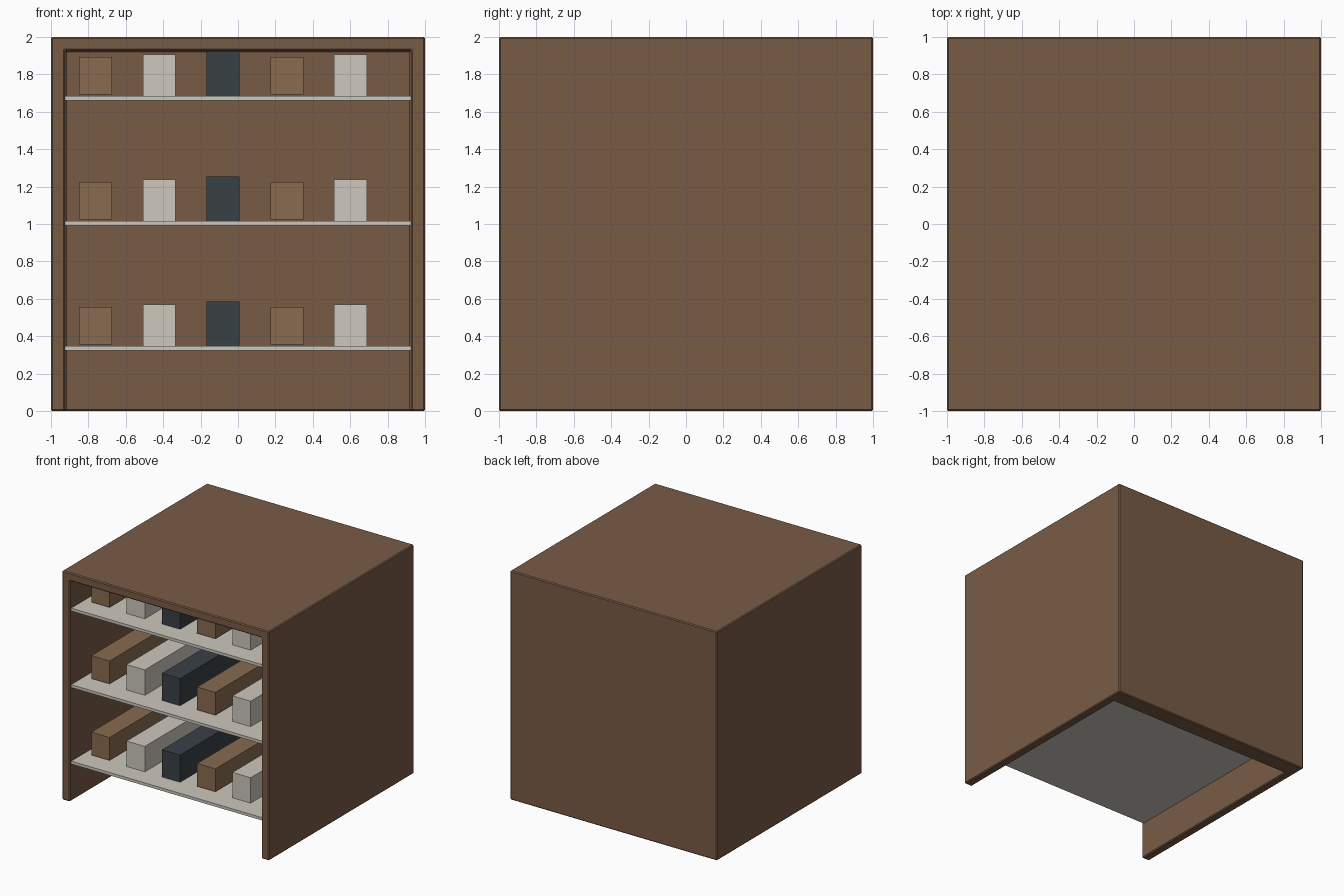
import bpy, bmesh

if "Cube" in bpy.data.objects:
    bpy.data.objects.remove(bpy.data.objects["Cube"])


def material(name, rgb):
    m = bpy.data.materials.new(name)
    m.diffuse_color = (*rgb, 1)
    m.use_nodes = True
    m.node_tree.nodes["Principled BSDF"].inputs["Base Color"].default_value = m.diffuse_color
    return m


WOOD = material("dark_wood", (0.19, 0.105, 0.06))
CREAM = material("cream", (0.61, 0.58, 0.51))
TAN = material("tan", (0.25, 0.147, 0.08))
SLATE = material("slate", (0.04, 0.052, 0.062))


def box(name, lo, hi, mat):
    """Axis-aligned box between two corners."""
    mesh = bpy.data.meshes.new(name)
    bm = bmesh.new()
    bmesh.ops.create_cube(bm, size=1)
    for v in bm.verts:
        v.co = [lo[i] + (v.co[i] + 0.5) * (hi[i] - lo[i]) for i in range(3)]
    bm.to_mesh(mesh)
    bm.free()
    mesh.materials.append(mat)
    obj = bpy.data.objects.new(name, mesh)
    bpy.context.collection.objects.link(obj)
    return obj


# Carcass: sides, top and thick back, open at the front and below
cabinet = box("cabinet", (-1, -1, 0), (1, 1, 2), WOOD)
cavity = box("cavity_cutter", (-0.925, -1.2, -0.2), (0.925, 0.845, 1.928), WOOD)
cavity.hide_render = True
cavity.hide_viewport = True
cut = cabinet.modifiers.new("cavity", 'BOOLEAN')
cut.operation = 'DIFFERENCE'
cut.solver = 'EXACT'
cut.object = cavity
bevel = cabinet.modifiers.new("edge_bevel", 'BEVEL')
bevel.width = 0.008
bevel.segments = 1
bevel.limit_method = 'ANGLE'

# Shelves, each with a row of five boxes cycling through three sizes
STYLES = [(TAN, 0.20), (CREAM, 0.227), (SLATE, 0.257)]
for row in range(3):
    z = 0.336 + row * 0.668
    box(f"shelf_{row + 1}", (-0.925, -0.98, z - 0.0125), (0.925, 0.85, z + 0.0125), CREAM)
    for i in range(5):
        mat, height = STYLES[i % 3]
        x, zc = -0.762 + i * 0.341, z + 0.121
        box(f"stored_box_{row + 1}_{i + 1}",
            (x - 0.088, -0.81, zc - height / 2),
            (x + 0.088, 0.69, zc + height / 2), mat)
